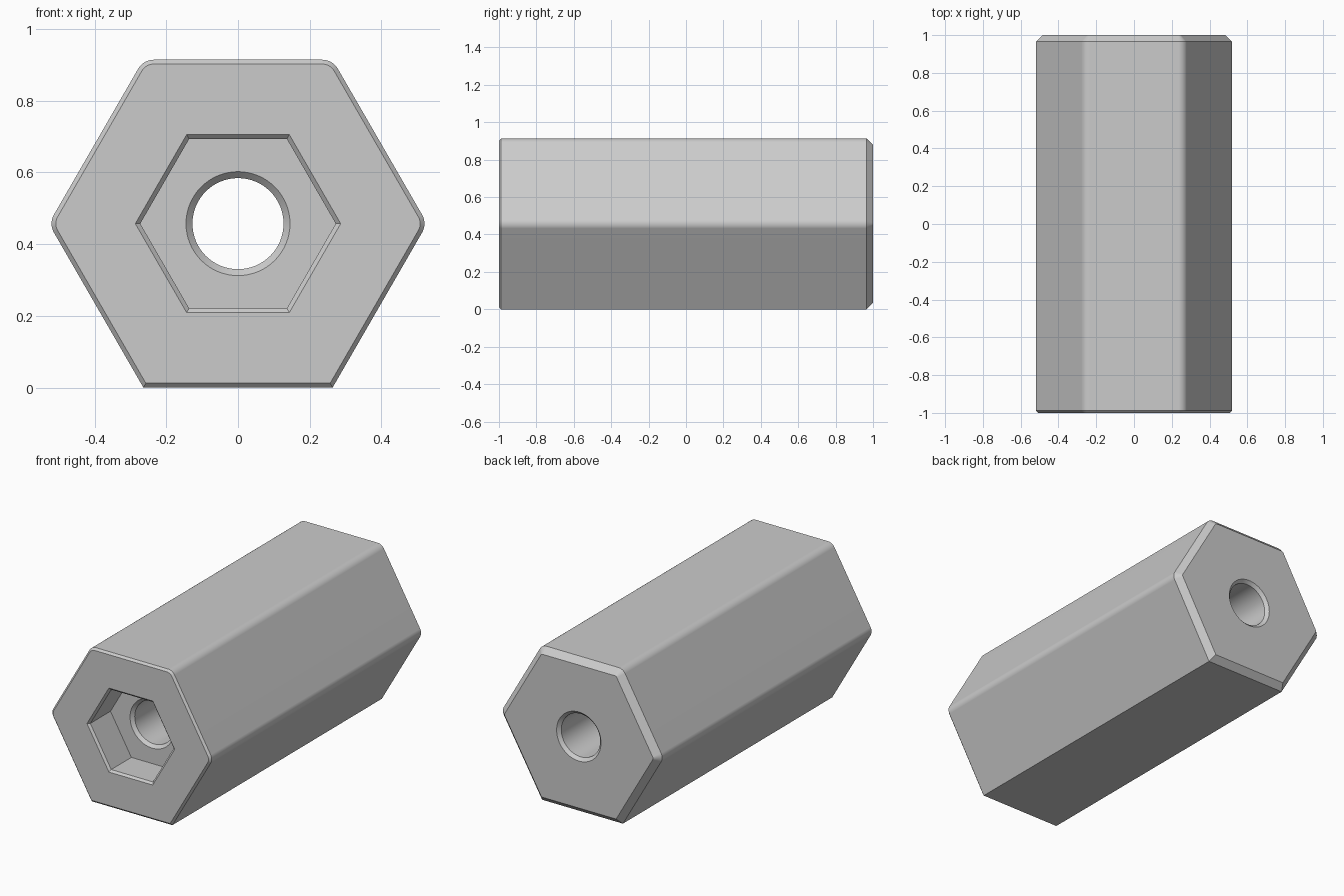
import bpy, bmesh
from math import cos, sin, radians, tau

cube = bpy.data.objects.get("Cube")
if cube:
    bpy.data.objects.remove(cube)

APOTHEM = 0.457      # centre of the hex to a flat
FILLET = 0.05        # rounding of the side and top edges
ARC_STEPS = 8
HOLE_SEGMENTS = 64
FRONT, BACK, FLOOR = -1.0, 1.0, -0.8


def hexagon(apothem, fillet=0):
    """Hex outline with flats up and down; the two lower corners stay sharp."""
    points = []
    for corner in range(6):
        angle = radians(60 * corner)
        if fillet and corner < 4:
            mid = (apothem - fillet) / cos(radians(30))
            for i in range(ARC_STEPS + 1):
                a = angle + radians(60 * i / ARC_STEPS - 30)
                points.append((mid * cos(angle) + fillet * cos(a),
                               mid * sin(angle) + fillet * sin(a)))
        else:
            r = apothem / cos(radians(30))
            points.append((r * cos(angle), r * sin(angle)))
    return points


def circle(radius):
    return [(radius * cos(tau * i / HOLE_SEGMENTS), radius * sin(tau * i / HOLE_SEGMENTS))
            for i in range(HOLE_SEGMENTS)]


def body_outline(inset):
    return hexagon(APOTHEM - inset, FILLET - inset)


bm = bmesh.new()


def wall(sections):
    """Skin a run of matching outlines placed along y; return the end loops' edges."""
    loops = [[bm.verts.new((x, y, z + APOTHEM)) for x, z in points] for y, points in sections]
    for a, b in zip(loops, loops[1:]):
        for i in range(len(a)):
            j = (i + 1) % len(a)
            bm.faces.new((a[i], a[j], b[j], b[i]))
    return [[bm.edges.get((loop[i - 1], loop[i])) for i in range(len(loop))]
            for loop in (loops[0], loops[-1])]


def ring_face(outer, inner):
    bmesh.ops.triangle_fill(bm, edges=outer + inner, use_beauty=True)


# Outer wall with a fine front chamfer and a wider back chamfer
outer_front, outer_back = wall([(FRONT, body_outline(0.012)), (FRONT + 0.012, body_outline(0)),
                                (BACK - 0.035, body_outline(0)), (BACK, body_outline(0.035))])

# Hex socket
socket_rim, socket_floor = wall([(FRONT, hexagon(0.248)), (FRONT + 0.012, hexagon(0.236)),
                                 (FLOOR, hexagon(0.236))])

# Through bore, chamfered at both ends
bore_front, bore_back = wall([(FLOOR, circle(0.145)), (FLOOR + 0.018, circle(0.127)),
                              (BACK - 0.018, circle(0.127)), (BACK, circle(0.145))])

# End faces and socket floor
ring_face(outer_front, socket_rim)
ring_face(socket_floor, bore_front)
ring_face(outer_back, bore_back)
bmesh.ops.recalc_face_normals(bm, faces=bm.faces)

mesh = bpy.data.meshes.new("hex_spacer")
bm.to_mesh(mesh)
bm.free()
spacer = bpy.data.objects.new("hex_spacer", mesh)
bpy.context.collection.objects.link(spacer)

# Plain grey material
grey = bpy.data.materials.new("light_grey")
grey.use_nodes = True
colour = (0.6, 0.6, 0.6, 1)
grey.diffuse_color = colour
grey.node_tree.nodes["Principled BSDF"].inputs["Base Color"].default_value = colour
mesh.materials.append(grey)

# Smooth fillets and bore, crisp chamfers, flat flats
bpy.ops.object.select_all(action='DESELECT')
spacer.select_set(True)
bpy.context.view_layer.objects.active = spacer
bpy.ops.object.shade_smooth_by_angle(angle=radians(25))
normals = spacer.modifiers.new("flat_faces", 'WEIGHTED_NORMAL')
normals.keep_sharp = True
